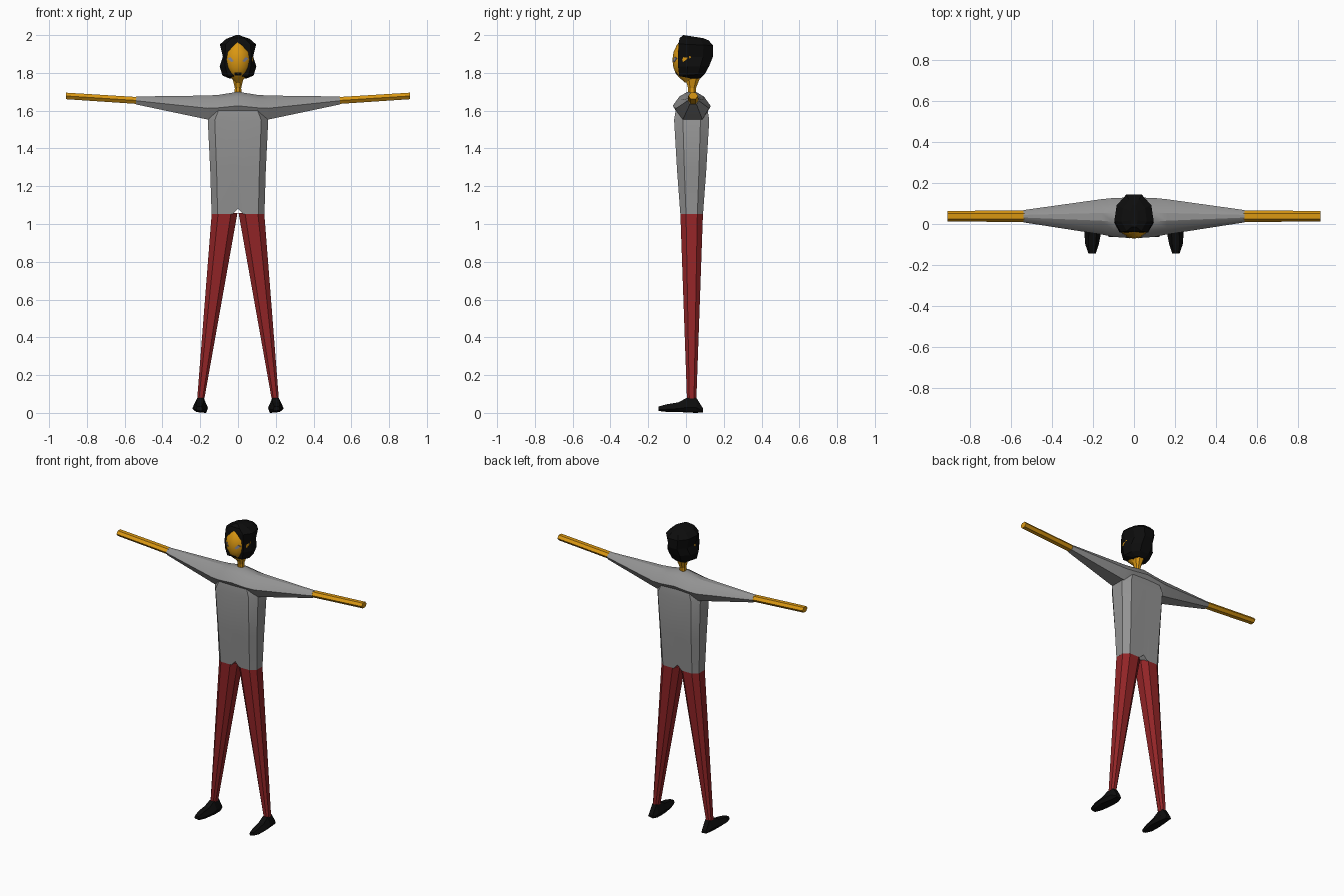
import bpy, bmesh, math

if "Cube" in bpy.data.objects:
    bpy.data.objects.remove(bpy.data.objects["Cube"])


def material(name, rgb):
    m = bpy.data.materials.new(name)
    m.diffuse_color = (*rgb, 1)
    m.use_nodes = True
    m.node_tree.nodes["Principled BSDF"].inputs["Base Color"].default_value = m.diffuse_color
    return m


GOLD = material("gold skin", (0.70, 0.31, 0.006))
GREY = material("grey shirt", (0.29, 0.29, 0.29))
RED = material("dark red trousers", (0.29, 0.018, 0.02))
BLACK = material("black", (0.004, 0.004, 0.004))
EYE = material("blue grey eye", (0.25, 0.25, 0.32))


def finish(name, bm, mat, smooth=None):
    bmesh.ops.recalc_face_normals(bm, faces=bm.faces)
    me = bpy.data.meshes.new(name)
    bm.to_mesh(me)
    bm.free()
    me.materials.append(mat)
    ob = bpy.data.objects.new(name, me)
    bpy.context.collection.objects.link(ob)
    if smooth:
        bpy.ops.object.select_all(action='DESELECT')
        ob.select_set(True)
        bpy.context.view_layer.objects.active = ob
        bpy.ops.object.shade_smooth_by_angle(angle=math.radians(smooth))
    return ob


def loft(name, rings, mat, smooth=None, strip_cap=False):
    """Skin a list of equal rings and close both ends."""
    bm = bmesh.new()
    vs = [[bm.verts.new(p) for p in r] for r in rings]
    n = len(vs[0])
    for a, b in zip(vs, vs[1:]):
        for i in range(n):
            j = (i + 1) % n
            bm.faces.new((a[i], a[j], b[j], b[i]))
    if strip_cap:   # bridge front to back so the arched hem stays clean
        for i in range(n // 2 - 1):
            bm.faces.new((vs[0][i], vs[0][i + 1], vs[0][n - 2 - i], vs[0][n - 1 - i]))
    else:
        bm.faces.new(vs[0])
    bm.faces.new(vs[-1])
    return finish(name, bm, mat, smooth)


def octagon(cx, cy, rx, ry, z, k=0.5):
    """Chamfered rectangle in the xy plane."""
    pts = [(k, 1), (1, k), (1, -k), (k, -1), (-k, -1), (-1, -k), (-1, k), (-k, 1)]
    return [(cx + rx * x, cy + ry * y, z) for x, y in pts]


# Shirt body with a small arch at the hem
def body_ring(w, yc, d, z, arch=0.0):
    xs = [-w, -0.77 * w, -0.2 * w, 0, 0.2 * w, 0.77 * w, w]
    front = [(x, yc - d * (0.5 if abs(x) == w else 1), z + (arch if x == 0 else 0)) for x in xs]
    return front + [(x, 2 * yc - y, zz) for x, y, zz in reversed(front)]


loft("shirt_body", [body_ring(0.14, 0.03, 0.06, 1.052, 0.03),
                    body_ring(0.147, 0.03, 0.077, 1.28),
                    body_ring(0.16, 0.03, 0.093, 1.55),
                    body_ring(0.12, 0.03, 0.08, 1.63)], GREY, 30, True)


# Shoulders and sleeves in one piece
def sleeve_ring(x, cy, r, zb, zt):
    prof = [(-.22, 1), (-.65, .82), (-1, .47), (-.6, 0), (.6, 0), (1, .47), (.65, .82), (.22, 1)]
    return [(x, cy + r * a, zb + (zt - zb) * b) for a, b in prof]


half = [(0.54, 0.038, 0.03, 1.633, 1.675), (0.16, 0.035, 0.086, 1.553, 1.68),
        (0.10, 0.032, 0.095, 1.555, 1.684)]
loft("shoulders_and_sleeves",
     [sleeve_ring(-x, *r) for x, *r in half] + [sleeve_ring(0, 0.03, 0.1, 1.56, 1.70)]
     + [sleeve_ring(x, *r) for x, *r in reversed(half)], GREY, 30)


def arm_ring(x, z, ry, rz):
    return [(x, 0.038 + ry * math.cos(t * math.pi / 3), z + rz * math.sin(t * math.pi / 3))
            for t in range(6)]


def shoe_ring(s, y, x0, x1, z0, z1, k):
    c, h = (x0 + x1) / 2, (x1 - x0) / 2
    zm = z0 + (z1 - z0) * 0.35
    return [(s * px, y, pz) for px, pz in
            [(c - h * 0.8, z0), (c + h * 0.6, z0 + 0.004), (c + h, zm),
             (c + h * k, z1), (c - h * k, z1), (c - h, zm)]]


for s, side in ((-1, "left"), (1, "right")):
    # Bare forearm
    loft(side + "_forearm", [arm_ring(s * 0.535, 1.654, 0.028, 0.021),
                             arm_ring(s * 0.91, 1.678, 0.026, 0.02)], GOLD)
    # Trouser leg
    loft(side + "_leg", [octagon(s * 0.197, 0.03, 0.019, 0.025, 0.075),
                         octagon(s * 0.071, 0.03, 0.068, 0.06, 1.058)], RED)
    # Shoe
    loft(side + "_shoe", [shoe_ring(s, -0.145, 0.187, 0.222, 0.01, 0.034, 0.7),
                          shoe_ring(s, -0.10, 0.172, 0.238, 0.005, 0.046, 0.55),
                          shoe_ring(s, -0.04, 0.16, 0.243, 0.005, 0.056, 0.45),
                          shoe_ring(s, 0.005, 0.16, 0.237, 0.002, 0.08, 0.42),
                          shoe_ring(s, 0.055, 0.165, 0.228, 0.0, 0.08, 0.5),
                          shoe_ring(s, 0.09, 0.178, 0.218, 0.003, 0.024, 0.7)], BLACK)

# Neck
loft("neck", [octagon(0, 0.032, 0.019, 0.02, 1.67), octagon(0, 0.032, 0.017, 0.021, 1.72),
              octagon(0, 0.035, 0.03, 0.04, 1.775)], GOLD)

# Face: height, half width, front y
FACE = [(1.748, 0.014, -0.005), (1.775, 0.038, -0.035), (1.80, 0.058, -0.056),
        (1.83, 0.075, -0.067), (1.87, 0.083, -0.072), (1.91, 0.077, -0.066),
        (1.945, 0.05, -0.05), (1.968, 0.01, -0.034)]
YC = 0.02


def face_ring(z, w, yf):
    return [(w * math.sin(a), YC - (YC - yf) * math.cos(a) if math.cos(a) > 0
             else YC - 0.05 * math.cos(a) * w / 0.083, z)
            for a in (2 * math.pi * i / 16 for i in range(16))]


loft("head", [face_ring(*f) for f in FACE], GOLD, 30)


def face_y(x, z):
    """Front surface of the face at a given point."""
    for (z0, w0, y0), (z1, w1, y1) in zip(FACE, FACE[1:]):
        if z0 <= z <= z1:
            t = (z - z0) / (z1 - z0)
            w, y = w0 + t * (w1 - w0), y0 + t * (y1 - y0)
            return YC - (YC - y) * math.sqrt(max(0, 1 - (x / w) ** 2))


def face_plate(name, pts, mat):
    loft(name, [[(x, face_y(x, z) + off, z) for x, z in pts] for off in (-0.003, 0.004)], mat)


# Eyes and mouth as thin plates
for s, side in ((-1, "left"), (1, "right")):
    face_plate(side + "_eye", [(s * x, z) for x, z in
               [(0.022, 1.862), (0.036, 1.857), (0.055, 1.877), (0.04, 1.884)]], EYE)
face_plate("mouth", [(-0.02, 1.788), (0, 1.786), (0.02, 1.788),
                     (0.019, 1.802), (0, 1.804), (-0.019, 1.802)], BLACK)


# Hair: angular rings, flat towards the face
def hair_ring(z, w, y0, y1, wf, tilt=0.0):
    m = y0 + (y1 - y0) * 0.3
    b = y0 + (y1 - y0) * 0.72
    pts = [(wf, y0), (w, m), (w * 0.88, b), (w * 0.4, y1)]
    pts += [(-x, y) for x, y in reversed(pts)]
    return [(x, y, z + tilt * (y1 - y) / (y1 - y0)) for x, y in pts]


loft("hair", [hair_ring(1.77, 0.045, 0.03, 0.075, 0.035),
              hair_ring(1.795, 0.083, -0.036, 0.10, 0.055, -0.012),
              hair_ring(1.835, 0.097, -0.042, 0.122, 0.068),
              hair_ring(1.885, 0.08, -0.042, 0.142, 0.07),
              hair_ring(1.945, 0.096, -0.04, 0.143, 0.065, 0.008),
              hair_ring(1.972, 0.062, -0.034, 0.12, 0.035, 0.012),
              hair_ring(1.984, 0.018, -0.014, 0.09, 0.01, 0.016)], BLACK)
